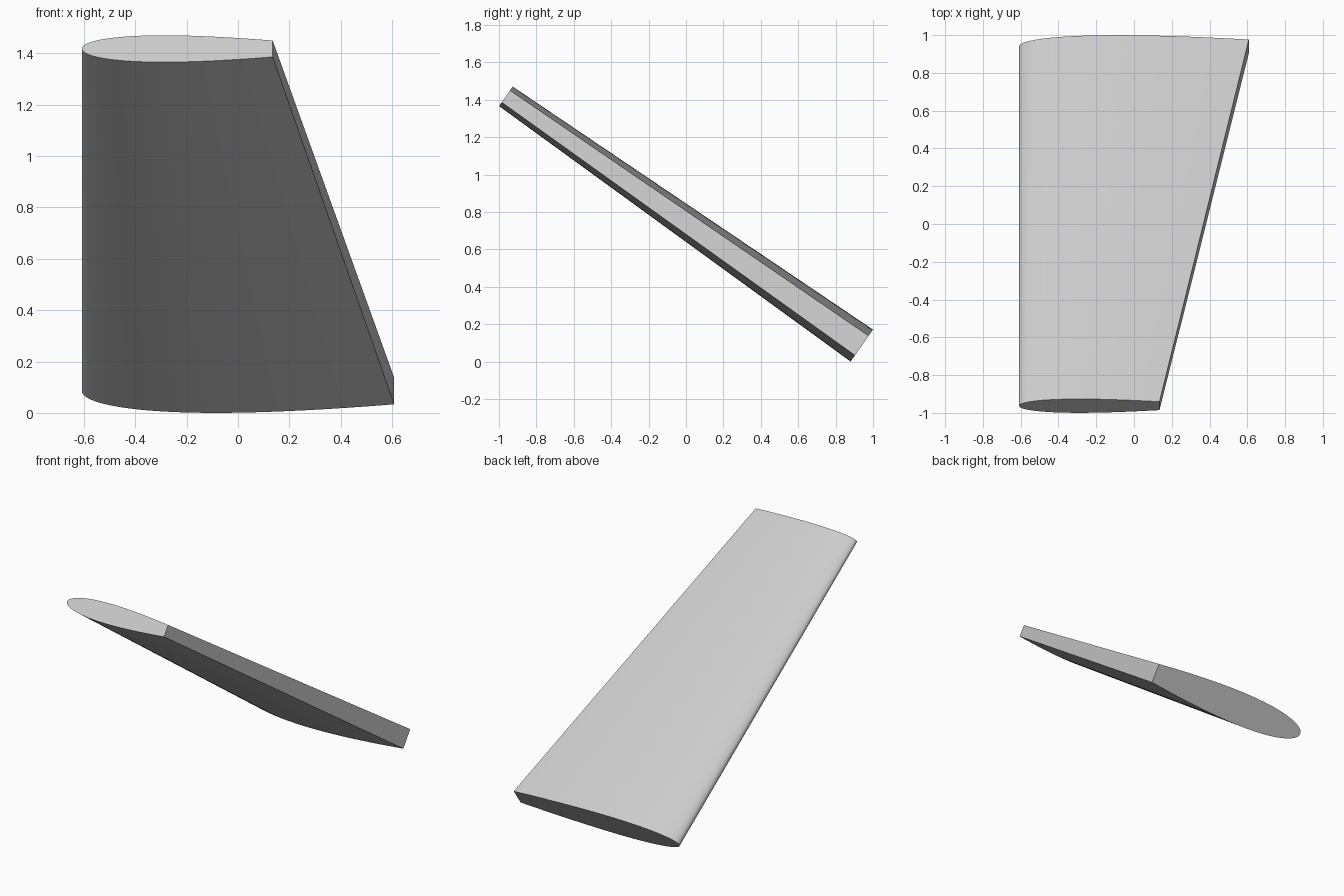
import bpy, bmesh, math
from mathutils import Vector

cube = bpy.data.objects.get("Cube")
if cube:
    bpy.data.objects.remove(cube)

grey = bpy.data.materials.new("light grey")
grey.use_nodes = True
grey.diffuse_color = (0.6, 0.6, 0.6, 1)
grey.node_tree.nodes["Principled BSDF"].inputs["Base Color"].default_value = grey.diffuse_color

TILT = math.radians(35)       # slope of the span
CUT = 0.7                     # the trailing edge is cut off here
THICKNESS = 0.12
STEPS = 32
LEADING_X = -0.608
thick_dir = Vector((0, math.sin(TILT), math.cos(TILT)))


def half_thickness(u):
    """Symmetric aerofoil half thickness at chord fraction u."""
    return 5 * THICKNESS * (0.2969 * math.sqrt(u) - 0.126 * u - 0.3516 * u**2
                            + 0.2843 * u**3 - 0.1015 * u**4)


def section(bm, chord, y, z):
    """Closed aerofoil loop: upper trailing edge, nose, lower trailing edge."""
    loop = []
    for i in range(-STEPS, STEPS + 1):
        u = CUT * (1 - math.cos(math.pi / 2 * i / STEPS))
        side = -1 if i > 0 else 1
        point = Vector((LEADING_X + chord * u, y, z))
        loop.append(bm.verts.new(point + thick_dir * side * half_thickness(u) * chord))
    return loop


# Tapered wing between the wide root and the narrow tip
bm = bmesh.new()
root = section(bm, 1.216 / CUT, 0.940, 0.0855)
tip = section(bm, 0.743 / CUT, -0.963, 1.418)
count = len(root)
for i in range(count):
    j = (i + 1) % count
    bm.faces.new((root[i], root[j], tip[j], tip[i]))
bm.faces.new(root)
bm.faces.new(tip)
bmesh.ops.recalc_face_normals(bm, faces=bm.faces)

mesh = bpy.data.meshes.new("wing")
bm.to_mesh(mesh)
bm.free()
mesh.materials.append(grey)
wing = bpy.data.objects.new("wing", mesh)
bpy.context.collection.objects.link(wing)
bpy.context.view_layer.objects.active = wing
wing.select_set(True)
bpy.ops.object.shade_smooth_by_angle(angle=math.radians(30))
